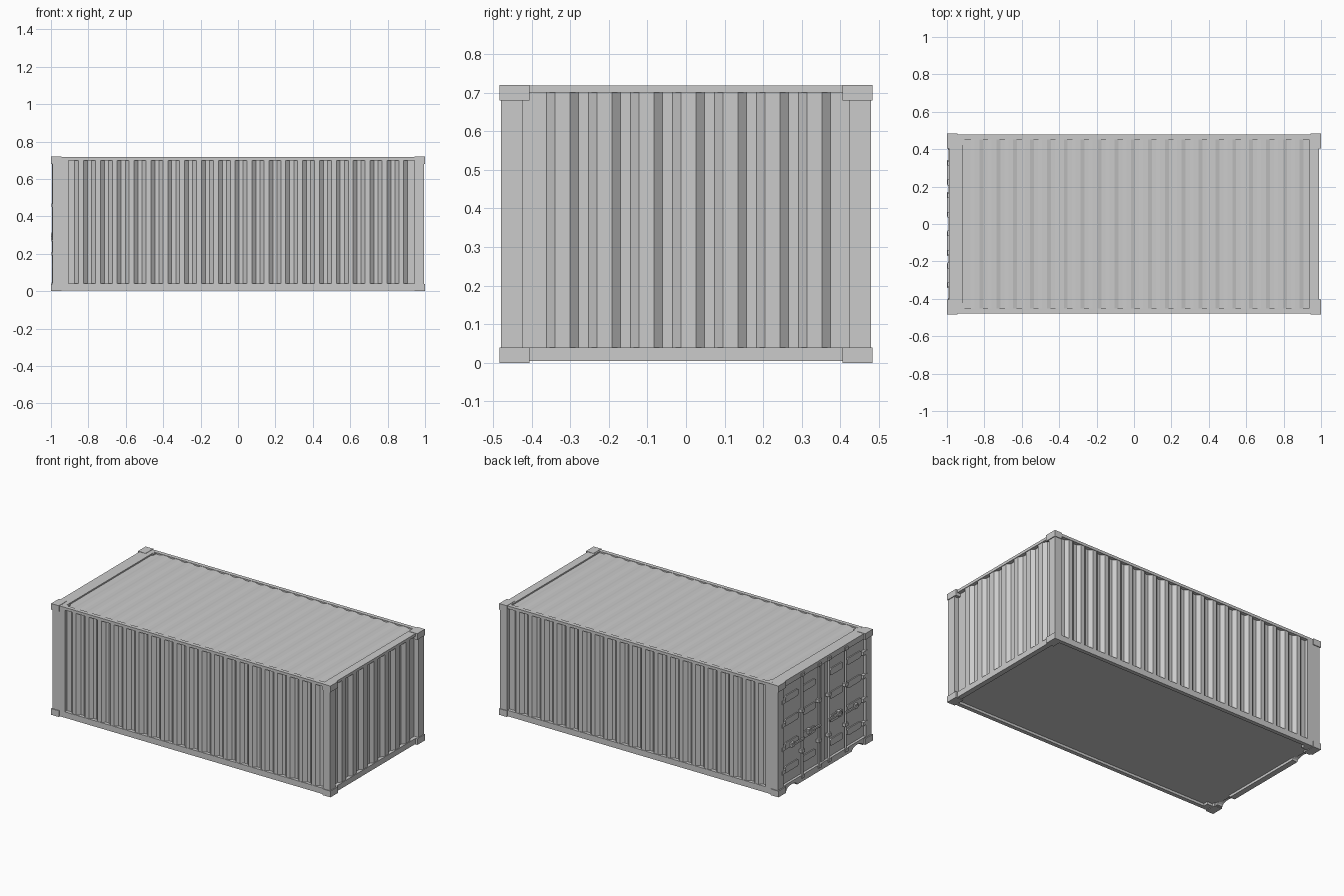
import bpy, bmesh, math
from mathutils import Vector

if "Cube" in bpy.data.objects:
    bpy.data.objects.remove(bpy.data.objects["Cube"])


def make(name, bm):
    me = bpy.data.meshes.new(name)
    bm.to_mesh(me)
    bm.free()
    ob = bpy.data.objects.new(name, me)
    bpy.context.collection.objects.link(ob)
    return ob


def box(name, x, y, z):
    bm = bmesh.new()
    bmesh.ops.create_cube(bm, size=1)
    for v in bm.verts:
        v.co = Vector([(a + b) / 2 + c * (b - a) for (a, b), c in zip((x, y, z), v.co)])
    return make(name, bm)


def mirror_y(ob):
    bpy.context.view_layer.objects.active = ob
    m = ob.modifiers.new("mirror", 'MIRROR')
    m.use_axis = (False, True, False)
    return ob


def prism(name, pts, a, b, to3d):
    """Closed 2D outline extruded between a and b."""
    bm = bmesh.new()
    lo = [bm.verts.new(to3d(p, q, a)) for p, q in pts]
    hi = [bm.verts.new(to3d(p, q, b)) for p, q in pts]
    bm.faces.new(lo)
    bm.faces.new(hi[::-1])
    n = len(pts)
    for i in range(n):
        bm.faces.new((lo[i], hi[i], hi[(i + 1) % n], lo[(i + 1) % n]))
    bmesh.ops.recalc_face_normals(bm, faces=bm.faces)
    return make(name, bm)


def corrugated(name, start, end, first, period, count, slope, inner, depth, a, b, to3d, out):
    """Pressed sheet: each groove falls, runs flat and rises again."""
    pts = [(start, -depth), (first - period + slope + inner, -depth),
           (first - period + 2 * slope + inner, 0)]
    for i in range(count):
        s = first + i * period
        pts += [(s, 0), (s + slope, -depth), (s + slope + inner, -depth)]
        if i < count - 1:
            pts.append((s + 2 * slope + inner, 0))
    pts[-1] = (end, -depth)
    bm = bmesh.new()
    rows = [(bm.verts.new(to3d(s, d, a)), bm.verts.new(to3d(s, d, b))) for s, d in pts]
    for (p, q), (r, t) in zip(rows, rows[1:]):
        f = bm.faces.new((p, r, t, q))
        f.normal_update()
        if f.normal.dot(Vector(out)) < 0:
            f.normal_flip()
    return make(name, bm)


# corner castings, posts and rails
for x, end in (((-1, -0.945), "door"), ((0.945, 1), "front")):
    for z, lvl in (((0, 0.04), "lower"), ((0.68, 0.72), "upper")):
        mirror_y(box(f"{end}_{lvl}_corner_casting", x, (0.405, 0.483), z))
mirror_y(box("door_corner_post", (-0.993, -0.905), (0.422, 0.478), (0.004, 0.717)))
mirror_y(box("front_corner_post", (0.945, 0.995), (0.424, 0.479), (0.004, 0.717)))
mirror_y(box("bottom_side_rail", (-0.93, 0.96), (0.452, 0.478), (0.004, 0.042)))
mirror_y(box("top_side_rail", (-0.93, 0.96), (0.452, 0.478), (0.70, 0.718)))
box("front_bottom_rail", (0.955, 0.988), (-0.43, 0.43), (0.004, 0.04))
box("front_top_rail", (0.935, 0.988), (-0.456, 0.456), (0.70, 0.718))
box("door_header", (-0.99, -0.915), (-0.456, 0.456), (0.682, 0.718))

# corrugated walls and roof
mirror_y(corrugated("side_wall", -0.91, 0.95, -0.826, 0.0901, 20, 0.021, 0.022, 0.019,
                    0.035, 0.705, lambda s, d, t: (s, -0.475 - d, t), (0, -1, 0)))
corrugated("front_wall", -0.43, 0.43, -0.30, 0.1088, 7, 0.022, 0.025, 0.019,
           0.035, 0.705, lambda s, d, t: (0.984 + d, s, t), (1, 0, 0))
corrugated("roof", -0.92, 0.94, -0.826, 0.0901, 20, 0.021, 0.022, 0.007,
           -0.456, 0.456, lambda s, d, t: (s, t, 0.716 + d), (0, 0, 1))
box("floor", (-0.97, 0.96), (-0.456, 0.456), (0.02, 0.035))

# door sill with an arched notch near each corner
pts = [(-0.43, 0.046), (-0.43, 0.004)]
for c in (-0.335, 0.335):
    for i in range(9):
        t = math.pi * (1 - i / 8)
        pts.append((c + 0.055 * math.cos(t), 0.004 + 0.024 * math.sin(t)))
pts += [(0.43, 0.004), (0.43, 0.046)]
prism("door_sill", pts, -0.992, -0.955, lambda p, q, t: (t, p, q))

# doors with pressed horizontal ribs
mirror_y(box("door_panel", (-0.975, -0.955), (0.004, 0.424), (0.046, 0.684)))
mirror_y(box("door_inner_seal", (-0.981, -0.97), (0.002, 0.018), (0.046, 0.684)))
for i in range(4):
    z = 0.135 + i * 0.152
    for y0, y1 in ((0.075, 0.205), (0.25, 0.39)):
        rib = [(y0, z - 0.014), (y0 + 0.012, z - 0.022), (y1 - 0.012, z - 0.022), (y1, z - 0.014),
               (y1, z + 0.014), (y1 - 0.012, z + 0.022), (y0 + 0.012, z + 0.022), (y0, z + 0.014)]
        mirror_y(prism(f"door_rib_{i}", rib, -0.982, -0.97, lambda p, q, t: (t, p, q)))
    # hinges
    mirror_y(box(f"hinge_{i}", (-0.994, -0.97), (0.395, 0.435), (z - 0.012, z + 0.012)))

# locking bars with guides, keepers and handles
for i, y in enumerate((0.05, 0.222)):
    bar = [(-0.987 + 0.007 * math.cos(k * math.pi / 5), y + 0.007 * math.sin(k * math.pi / 5))
           for k in range(10)]
    ob = mirror_y(prism(f"lock_bar_{i}", bar, 0.03, 0.70, lambda p, q, t: (p, q, t)))
    ob.select_set(True)
    bpy.ops.object.shade_smooth_by_angle(angle=math.radians(40))
    ob.select_set(False)
    for z in (0.036, 0.20, 0.46, 0.694):
        mirror_y(box(f"bar_guide_{i}", (-0.998, -0.97), (y - 0.015, y + 0.015), (z - 0.01, z + 0.01)))
    h = 0.30 - i * 0.02
    mirror_y(box(f"handle_{i}", (-1.0, -0.99), (y - 0.01, y + 0.12), (h - 0.006, h + 0.006)))
    mirror_y(box(f"handle_catch_{i}", (-0.997, -0.97), (y + 0.09, y + 0.115), (h - 0.015, h + 0.015)))
